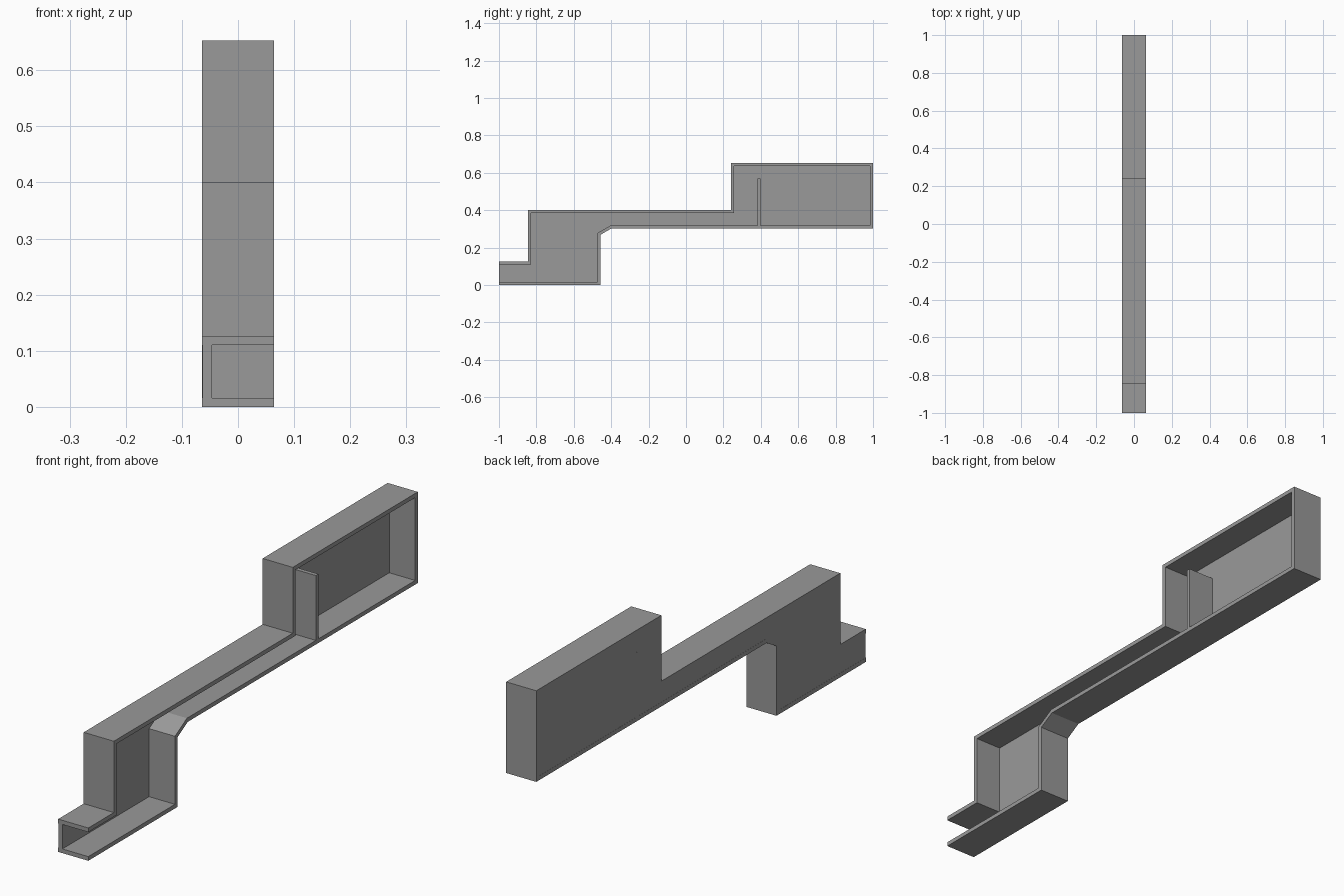
import bpy
import bmesh
from mathutils import Vector

if "Cube" in bpy.data.objects:
    bpy.data.objects.remove(bpy.data.objects["Cube"], do_unlink=True)

HALF = 0.064       # half of the channel width
SHEET = 0.016      # sheet thickness

grey = bpy.data.materials.new("plain grey")
grey.use_nodes = True
grey.diffuse_color = (0.32, 0.32, 0.32, 1)
grey.node_tree.nodes["Principled BSDF"].inputs["Base Color"].default_value = grey.diffuse_color


def prism(name, outline, x0, x1):
    """Extrude a closed (y, z) outline along x."""
    bm = bmesh.new()
    face = bm.faces.new([bm.verts.new((x0, p[0], p[1])) for p in outline])
    extruded = bmesh.ops.extrude_face_region(bm, geom=[face])
    moved = [v for v in extruded["geom"] if isinstance(v, bmesh.types.BMVert)]
    bmesh.ops.translate(bm, vec=(x1 - x0, 0, 0), verts=moved)
    bmesh.ops.recalc_face_normals(bm, faces=bm.faces)
    mesh = bpy.data.meshes.new(name)
    bm.to_mesh(mesh)
    bm.free()
    mesh.materials.append(grey)
    obj = bpy.data.objects.new(name, mesh)
    bpy.context.collection.objects.link(obj)
    return obj


def inset_path(path, distance):
    """Offset an open path to its right with mitred corners."""
    pts = [Vector(p) for p in path]
    dirs = [(b - a).normalized() for a, b in zip(pts, pts[1:])]
    normals = [Vector((d.y, -d.x)) for d in dirs]
    result = []
    for i, p in enumerate(pts):
        n0 = normals[max(i - 1, 0)]
        n1 = normals[min(i, len(normals) - 1)]
        result.append(p + (n0 + n1) * distance / (1 + n0.dot(n1)))
    return result


# Outer side profile, from the upper lip of the open end round to the lower lip
outer = [(-1, 0.126), (-0.845, 0.126), (-0.845, 0.4), (0.241, 0.4),
         (0.241, 0.653), (1, 0.653), (1, 0.303), (-0.397, 0.303),
         (-0.458, 0.268), (-0.458, 0), (-1, 0)]
inner = inset_path(outer, SHEET)

# Rim that bends round the whole profile
prism("outer_rim", outer + inner[::-1], -HALF, HALF)

# Closed side wall, set just inside the rim edge
prism("side_wall", inner, -HALF + 0.0005, -0.046)

# Upright divider inside the raised box
floor = 0.303 + SHEET
prism("divider", [(0.381, floor), (0.397, floor), (0.397, 0.568), (0.381, 0.568)],
      -HALF, HALF)
